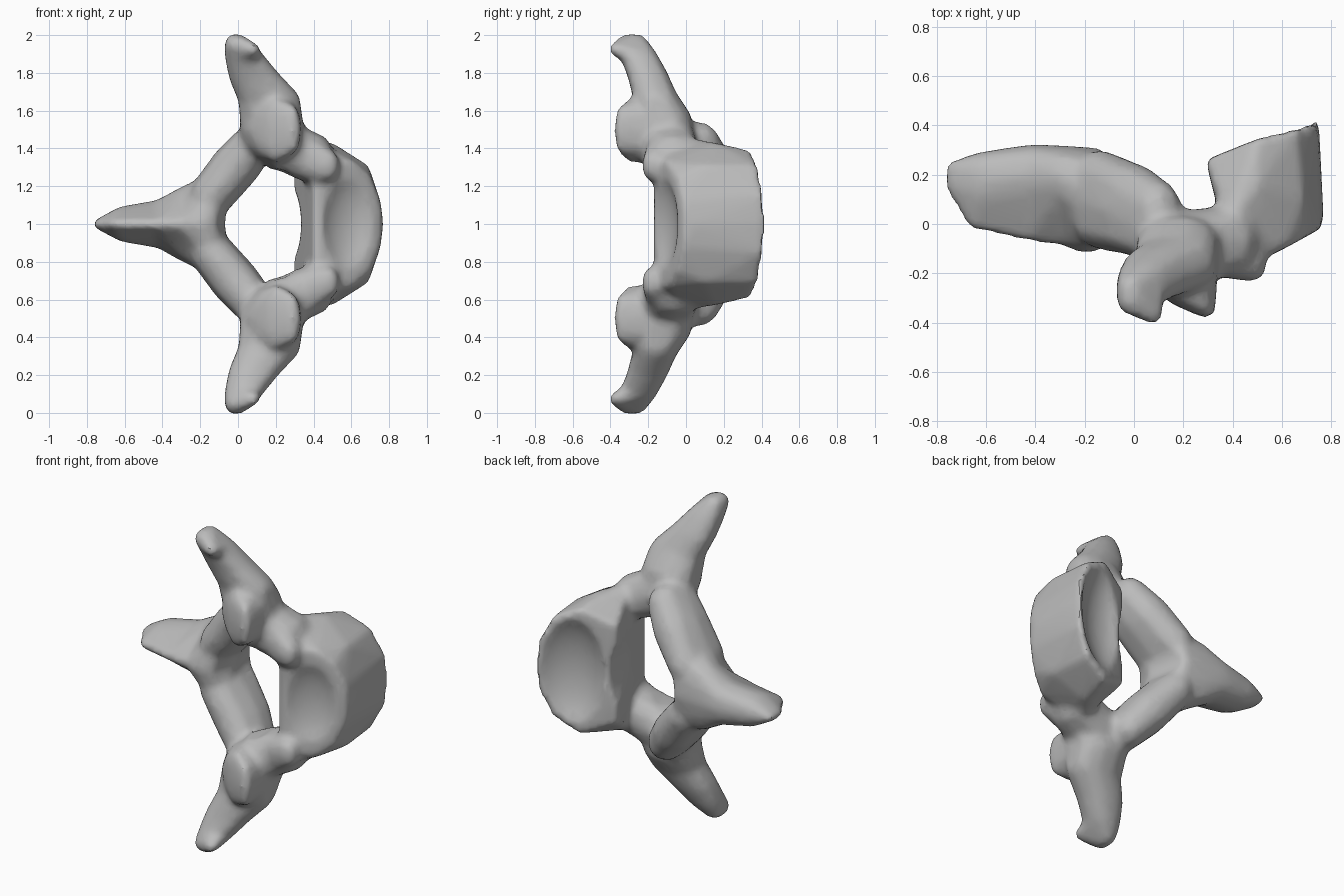
import bpy, bmesh, math
from mathutils import Vector, Matrix

cube = bpy.data.objects.get("Cube")
if cube:
    bpy.data.objects.remove(cube, do_unlink=True)

# Unit sphere, squared off a little along y, used for every rounded blob
ball = bmesh.new()
bmesh.ops.create_icosphere(ball, subdivisions=2, radius=1)
UNIT = [Vector((v.co.x, math.copysign(abs(v.co.y) ** 0.7, v.co.y), v.co.z)) for v in ball.verts]
ball.free()

bone = bmesh.new()


def blob(x, y, z, rx, ry, rz):
    return [Vector((x + u.x * rx, y + u.y * ry, z + u.z * rz)) for u in UNIT]


def add_hull(target, points, side=1):
    """Add the convex hull of the points, on the upper or lower side."""
    part = bmesh.new()
    verts = [part.verts.new((p.x, p.y, p.z * side + 1)) for p in points]
    bmesh.ops.convex_hull(part, input=verts)
    bmesh.ops.delete(part, geom=[v for v in part.verts if not v.link_faces], context='VERTS')
    bmesh.ops.recalc_face_normals(part, faces=part.faces)
    mesh = bpy.data.meshes.new("part")
    part.to_mesh(mesh)
    part.free()
    target.from_mesh(mesh)
    bpy.data.meshes.remove(mesh)


def add_chain(stations, sides=(1, -1)):
    """Hull each pair of neighbouring stations."""
    for side in sides:
        for a, b in zip(stations, stations[1:]):
            add_hull(bone, a + b, side)


# Main body: D-shaped drum
half = [(.29, .26, .3), (.5, .345, .39), (.66, .38, .31), (.74, .41, .15), (.29, .26, .1),
        (.40, -.18, .3), (.5, -.15, .34), (.61, -.1, .33), (.7, -.05, .25), (.755, -.02, .12),
        (.5, .15, .43), (.38, 0, .46), (.69, .1, .31), (.77, .03, 0), (.75, .42, 0), (.42, -.17, 0)]
add_hull(bone, [Vector((x, y, z * s)) for x, y, z in half for s in (1, -1)])

# Lips beside the front dish
add_chain([blob(.37, -.13, .35, .08, .09, .12), blob(.47, -.16, .31, .07, .075, .09)])

# Pedicles
add_chain([blob(.22, -.1, .42, .11, .16, .15), blob(.42, -.06, .34, .09, .14, .14)])

# Joint knobs with flat front facets turned outwards
add_chain([blob(.13, -.26, .49, .04, .03, .13) + blob(.2, -.3, .495, .06, .035, .17)
           + blob(.29, -.34, .5, .04, .04, .13),
           blob(.2, -.22, .5, .145, .08, .18),
           blob(.17, -.1, .5, .17, .13, .17)])

# Side processes
add_chain([blob(.18, -.11, .52, .175, .15, .13),
           blob(.165, -.16, .66, .17, .12, .08),
           blob(.085, -.2, .78, .14, .11, .06),
           blob(.03, -.25, .89, .105, .1, .05),
           blob(-.01, -.285, .95, .065, .085, .06) + blob(.08, -.365, .925, .035, .045, .035)])

# Arch plates around the opening
add_chain([blob(-.14, .1, .15, .12, .205, .12),
           blob(-.01, .06, .31, .13, .19, .13),
           blob(.09, .01, .43, .11, .17, .12)])

# Rear blade: thick back edge, sharp front ridge
add_chain([blob(-.15, .1, 0, .09, .21, .27) + blob(-.2, -.09, 0, .03, .03, .03),
           blob(-.29, .19, 0, .06, .13, .205) + blob(-.28, -.07, 0, .03, .02, .025),
           blob(-.42, .2, 0, .06, .125, .13) + blob(-.42, -.05, 0, .03, .02, .025),
           blob(-.62, .175, 0, .05, .12, .095) + blob(-.645, 0, 0, .03, .02, .025),
           blob(-.735, .185, 0, .03, .075, .03)], sides=(1,))


def make_object(name, bm):
    data = bpy.data.meshes.new(name)
    bm.to_mesh(data)
    bm.free()
    obj = bpy.data.objects.new(name, data)
    obj.hide_render = True
    bpy.context.collection.objects.link(obj)
    return obj


def dish_cutter(name, centre, slope, radii, offset):
    """Ellipsoid that hollows a dish; offset pushes it out along the face normal."""
    turn = Matrix.Rotation(slope, 4, 'Z')
    out = turn @ Vector((0, offset, 0))
    bm = bmesh.new()
    bmesh.ops.create_icosphere(bm, subdivisions=4, radius=1)
    bm.transform(Matrix.Translation(Vector(centre) + out) @ turn @ Matrix.Diagonal((*radii, 1)))
    return make_object(name, bm)


def opening_cutter(name, sections):
    """D-shaped plug through the arch; each section has a y and left and right flares."""
    points = []
    for y, left, right in sections:
        for x, rx, rz, flare in ((.2, .135, .27, right), (.03, .09, .11, left)):
            for i in range(32):
                a = math.tau * i / 32
                points.append(Vector((x + (rx + flare) * math.cos(a), y,
                                      (rz + flare * .4) * math.sin(a))))
    bm = bmesh.new()
    add_hull(bm, points)
    return make_object(name, bm)


source = make_object("vertebra_source", bone)
cutters = [dish_cutter("front_dish_cutter", (.575, -.11, 1), math.radians(26), (.19, .13, .3), -.085),
           dish_cutter("back_dish_cutter", (.54, .345, 1), math.radians(18), (.25, .2, .4), .13),
           opening_cutter("front_opening_cutter", [(-.5, .1, .08), (-.13, .07, .055), (.07, 0, 0)]),
           opening_cutter("back_opening_cutter", [(.03, 0, 0), (.3, .06, 0), (.6, .06, 0)])]


def add_remesh():
    mod = source.modifiers.new("Fuse", 'REMESH')
    mod.mode = 'VOXEL'
    mod.voxel_size = 0.018


# Fuse the parts, hollow the dishes and opening, soften
add_remesh()
for cutter in cutters:
    cut = source.modifiers.new("Hollow", 'BOOLEAN')
    cut.operation = 'DIFFERENCE'
    cut.solver = 'EXACT'
    cut.object = cutter
add_remesh()
soft = source.modifiers.new("Soften", 'SMOOTH')
soft.factor = 0.5
soft.iterations = 6
thin = source.modifiers.new("Simplify", 'DECIMATE')
thin.ratio = 0.4

graph = bpy.context.evaluated_depsgraph_get()
final = bpy.data.meshes.new_from_object(source.evaluated_get(graph))
final.name = "vertebra"
for helper in cutters + [source]:
    bpy.data.objects.remove(helper, do_unlink=True)

# Plain grey bone
grey = bpy.data.materials.new("bone_grey")
grey.use_nodes = True
colour = (.5, .5, .5, 1)
grey.diffuse_color = colour
grey.node_tree.nodes["Principled BSDF"].inputs["Base Color"].default_value = colour
final.materials.clear()
final.materials.append(grey)

vertebra = bpy.data.objects.new("vertebra", final)
bpy.context.collection.objects.link(vertebra)
bpy.ops.object.select_all(action='DESELECT')
vertebra.select_set(True)
bpy.context.view_layer.objects.active = vertebra
bpy.ops.object.shade_smooth_by_angle(angle=math.radians(35))
